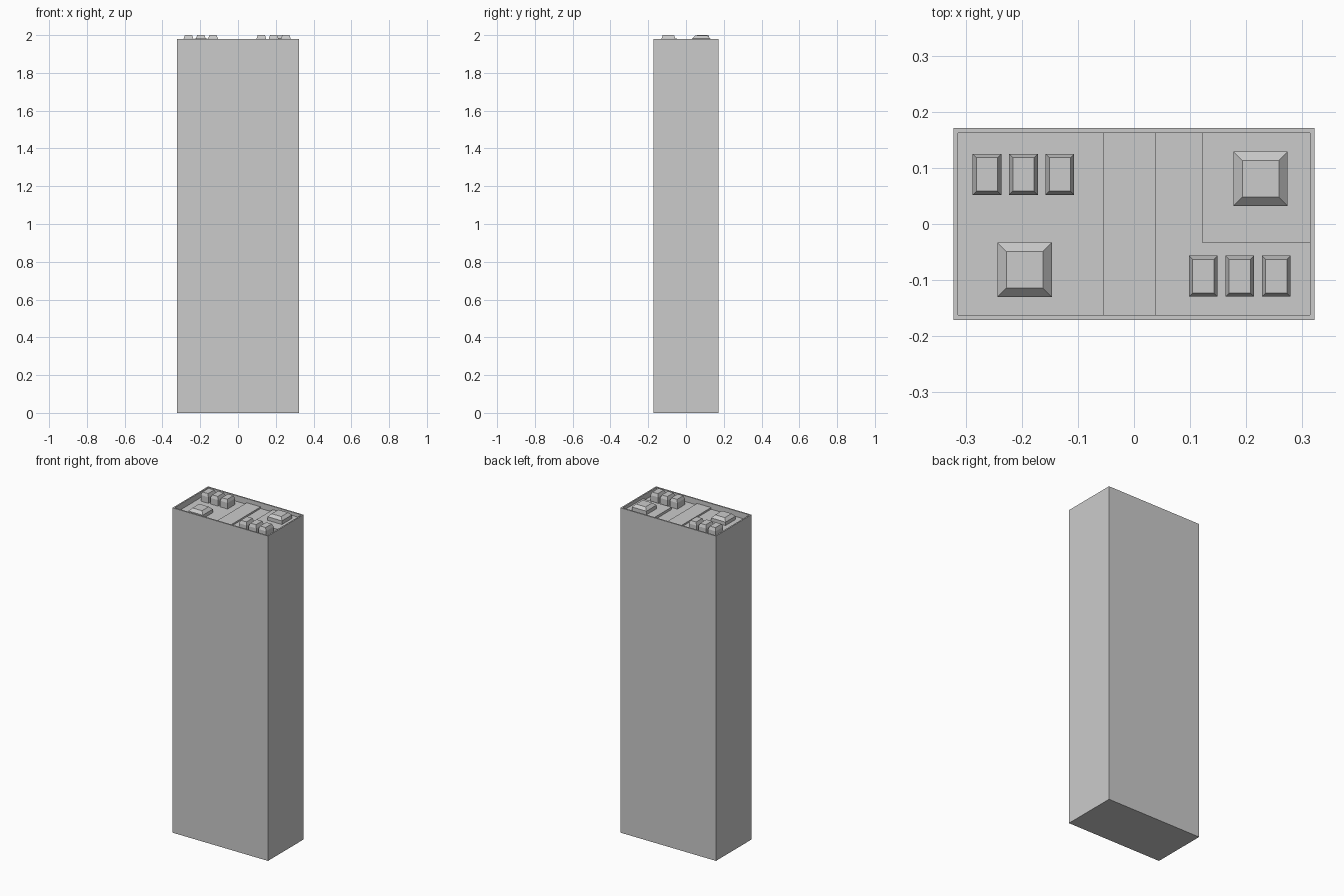
import bpy, bmesh

if "Cube" in bpy.data.objects:
    bpy.data.objects.remove(bpy.data.objects["Cube"])

FLOOR = 1.945     # roof deck level
RIM = 1.98        # parapet top
HX, HY = 0.322, 0.171
WALL = 0.0085


def finish(name, bm):
    bmesh.ops.recalc_face_normals(bm, faces=bm.faces)
    me = bpy.data.meshes.new(name)
    bm.to_mesh(me)
    bm.free()
    ob = bpy.data.objects.new(name, me)
    bpy.context.collection.objects.link(ob)
    return ob


def rings(name, levels):
    """Stack of rectangles (x0, x1, y0, y1, z) joined bottom to top and capped."""
    bm = bmesh.new()
    loops = []
    for x0, x1, y0, y1, z in levels:
        loops.append([bm.verts.new(p) for p in
                      ((x0, y0, z), (x1, y0, z), (x1, y1, z), (x0, y1, z))])
    for a, b in zip(loops, loops[1:]):
        for i in range(4):
            j = (i + 1) % 4
            bm.faces.new((a[i], a[j], b[j], b[i]))
    bm.faces.new(loops[0][::-1])
    bm.faces.new(loops[-1])
    return finish(name, bm)


def capped_block(name, cx, cy, w, d, inset, z0, z1, z2):
    """Straight block with a tapered cap."""
    def rect(i, z):
        return (cx - w / 2 + i, cx + w / 2 - i, cy - d / 2 + i, cy + d / 2 - i, z)
    return rings(name, [rect(0, z0), rect(0, z1), rect(inset, z2)])


# Tower shell: outer walls, parapet rim, sunken roof deck
ix, iy = HX - WALL, HY - WALL
rings("tower", [(-HX, HX, -HY, HY, 0), (-HX, HX, -HY, HY, RIM),
                (-ix, ix, -iy, iy, RIM), (-ix, ix, -iy, iy, FLOOR)])

# Raised strip across the roof and raised corner platform
rings("roof_strip", [(-0.055, 0.039, -iy, iy, FLOOR), (-0.055, 0.039, -iy, iy, FLOOR + 0.01)])
rings("corner_platform", [(0.121, ix, -0.033, iy, FLOOR), (0.121, ix, -0.033, iy, FLOOR + 0.015)])

# Two rows of three vents
for row, x0, y in (("back", -0.262, 0.0885), ("front", 0.1235, -0.093)):
    for i in range(3):
        capped_block(f"{row}_vent_{i + 1}", x0 + i * 0.065, y,
                     0.051, 0.073, 0.0065, FLOOR, 1.982, 2.0)

# Square hatches
capped_block("left_hatch", -0.195, -0.0815, 0.097, 0.097, 0.016, FLOOR, 1.966, 1.983)
capped_block("right_hatch", 0.2255, 0.0805, 0.097, 0.097, 0.016, FLOOR + 0.015, 1.982, 1.998)
